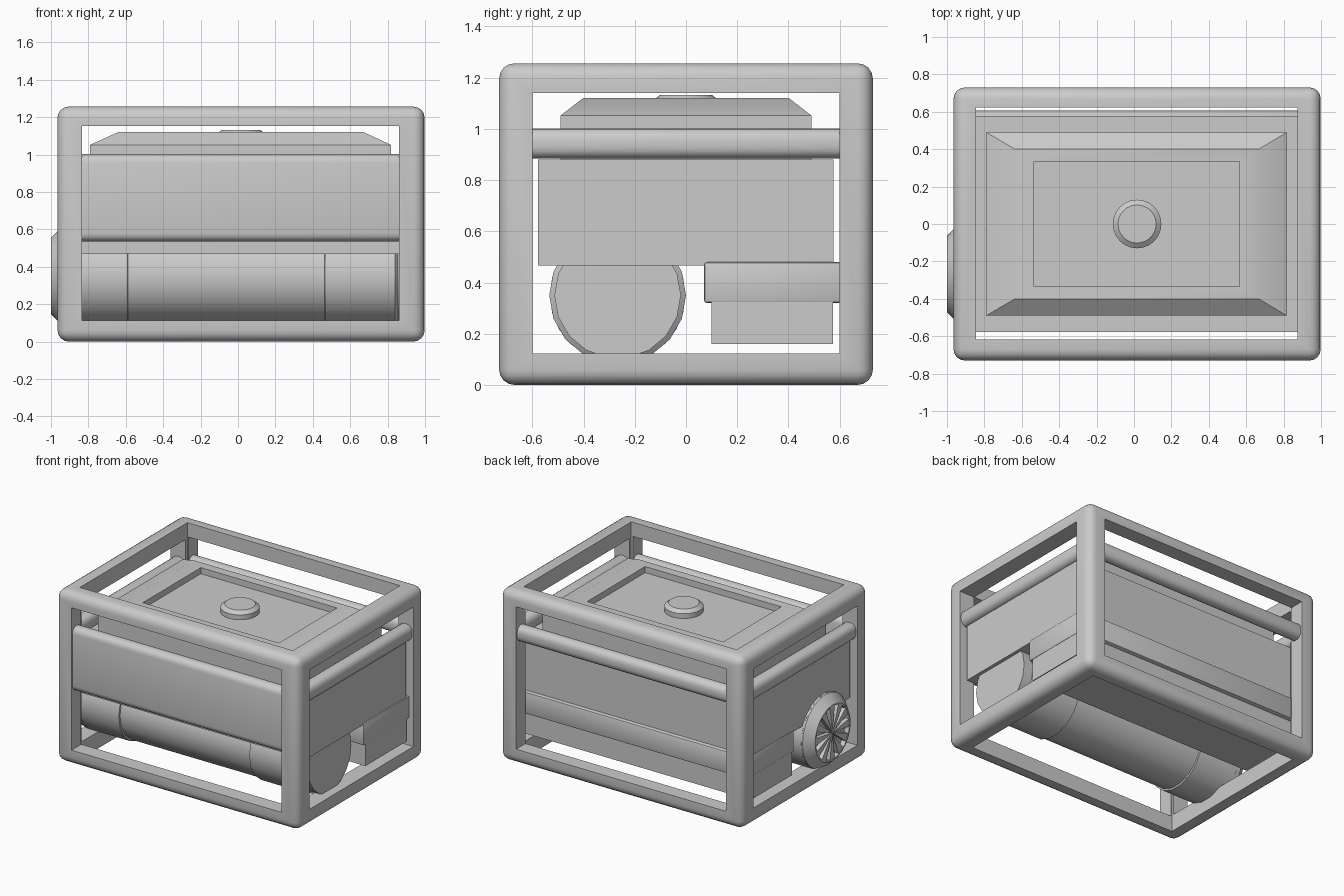
import bpy, bmesh, math

if "Cube" in bpy.data.objects:
    bpy.data.objects.remove(bpy.data.objects["Cube"])

CX = 0.0165  # the frame's centre; the fan cover sticks out on the left


def finish(name, bm, smooth=True):
    bmesh.ops.recalc_face_normals(bm, faces=bm.faces)
    me = bpy.data.meshes.new(name)
    bm.to_mesh(me)
    bm.free()
    ob = bpy.data.objects.new(name, me)
    bpy.context.collection.objects.link(ob)
    bpy.ops.object.select_all(action='DESELECT')
    bpy.context.view_layer.objects.active = ob
    ob.select_set(True)
    if smooth:
        bpy.ops.object.shade_smooth_by_angle(angle=math.radians(35))
    return ob


def box(name, x, y, z, bevel=0, segs=4):
    bm = bmesh.new()
    bmesh.ops.create_cube(bm, size=1)
    for v in bm.verts:
        for i, r in enumerate((x, y, z)):
            v.co[i] = r[0] if v.co[i] < 0 else r[1]
    if bevel:
        bmesh.ops.bevel(bm, geom=bm.edges[:], offset=bevel, segments=segs,
                        profile=0.5, affect='EDGES')
    return finish(name, bm, bool(bevel))


def loft(name, rings):
    """Skin a list of equal-length rings and cap both ends."""
    bm = bmesh.new()
    loops = [[bm.verts.new(p) for p in r] for r in rings]
    n = len(loops[0])
    for a, b in zip(loops, loops[1:]):
        for i in range(n):
            j = (i + 1) % n
            bm.faces.new((a[i], a[j], b[j], b[i]))
    bm.faces.new(loops[0][::-1])
    bm.faces.new(loops[-1])
    return finish(name, bm)


def rect(x0, x1, y, z):
    return [(x0, -y, z), (x1, -y, z), (x1, y, z), (x0, y, z)]


def circle(r, pos, axis, cy=-0.267, cz=0.35, n=18):
    pts = []
    for i in range(n):
        a = 2 * math.pi * i / n
        c, s = r * math.cos(a), r * math.sin(a)
        pts.append((pos, cy + c, cz + s) if axis == 'x' else (CX + c, s, pos))
    return pts


# Rounded outer frame with an opening cut through each axis
frame = box("frame", (-0.965, 0.998), (-0.73, 0.73), (0, 1.256), 0.06)
openings = [((-2, 2), (-0.6, 0.6), (0.122, 1.14)),
            ((-0.835, 0.862), (-2, 2), (0.113, 1.153)),
            ((-0.845, 0.875), (-0.617, 0.622), (-1, 2))]
for x, y, z in openings:
    cutter = box("frame_cutter", x, y, z)
    cutter.hide_render = True
    mod = frame.modifiers.new("opening", 'BOOLEAN')
    mod.operation, mod.object, mod.solver = 'DIFFERENCE', cutter, 'EXACT'
    bpy.context.view_layer.objects.active = frame
    bpy.ops.object.modifier_apply(modifier=mod.name)
    bpy.data.objects.remove(cutter)

# Rounded rails between the posts, and the front panel hanging from the front rail
RAIL_Z = (0.884, 1.002)
for side in (-1, 1):
    x = CX + side * 0.917
    box("side_rail", (x - 0.053, x + 0.053), (-0.69, 0.69), RAIL_Z, 0.045)
box("back_rail", (-0.92, 0.95), (0.622, 0.718), RAIL_Z, 0.045)
box("front_panel", (-0.92, 0.95), (-0.718, -0.62), (0.535, 1.002), 0.045)

# Fuel tank with sloped shoulders and a recessed top
loft("fuel_tank", [rect(-0.79, 0.817, 0.49, 0.87), rect(-0.79, 0.817, 0.49, 1.052),
                   rect(-0.64, 0.67, 0.402, 1.12), rect(-0.535, 0.565, 0.335, 1.12),
                   rect(-0.535, 0.565, 0.335, 1.075)])
loft("fuel_cap", [circle(r, z, 'z', n=24) for r, z in
                  ((0.13, 1.07), (0.13, 1.11), (0.102, 1.132))])

# Main body and the lower units at the back
box("body", (-0.92, 0.955), (-0.578, 0.577), (0.467, 0.88))
box("rear_duct", (-0.925, 0.965), (0.07, 0.607), (0.32, 0.48), 0.012, 2)
box("rear_unit", (-0.925, 0.96), (0.1, 0.575), (0.16, 0.33))

# Generator drum with wider ends
loft("drum", [circle(r, x, 'x') for x, r in
              ((-0.93, 0.267), (-0.59, 0.267),
               (-0.588, 0.255), (0.463, 0.255), (0.465, 0.267), (0.84, 0.267),
               (0.855, 0.247), (0.93, 0.247))])

# Fan cover: chamfered rim around a recess, with radial blades
loft("fan_cover", [circle(r, x, 'x', n=24) for x, r in
                   ((-0.91, 0.265), (-0.94, 0.265), (-1.0, 0.205), (-0.999, 0.195),
                    (-0.965, 0.195))])
bm = bmesh.new()
for i in range(12):
    a = 2 * math.pi * i / 12
    half = math.pi / 22
    wedge = [(0.01, a - half), (0.2, a - half), (0.2, a + half), (0.01, a + half)]
    rings = [[bm.verts.new((x, -0.267 + r * math.cos(t), 0.35 + r * math.sin(t)))
              for r, t in wedge] for x in (-0.96, -0.996)]
    for j in range(4):
        k = (j + 1) % 4
        bm.faces.new((rings[0][j], rings[0][k], rings[1][k], rings[1][j]))
    bm.faces.new(rings[0])
    bm.faces.new(rings[1])
finish("fan_blades", bm, False)
